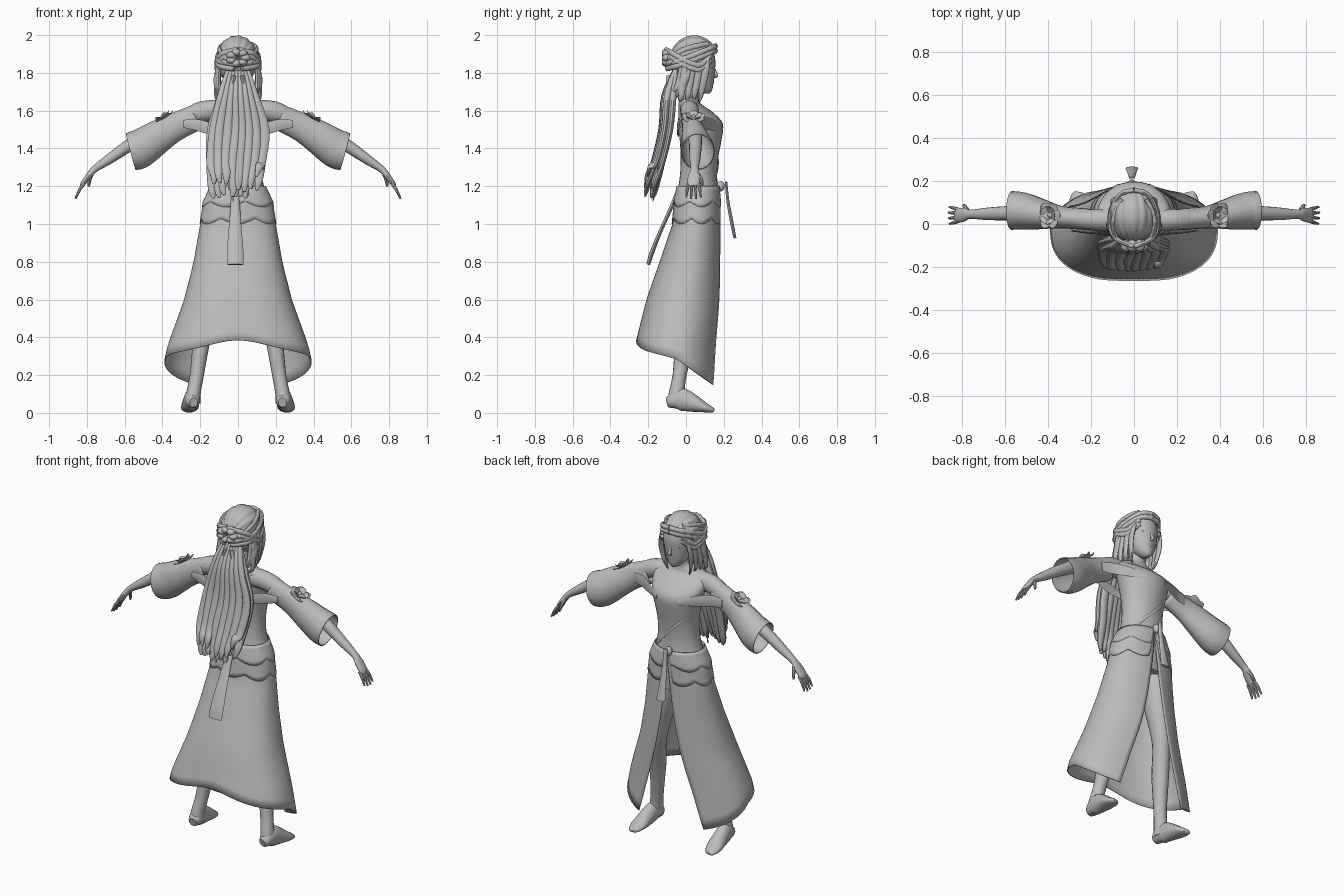
import bpy, bmesh, random
from math import sin, cos, pi, atan2, radians
from mathutils import Vector, Matrix

random.seed(4)
if "Cube" in bpy.data.objects:
    bpy.data.objects.remove(bpy.data.objects["Cube"])

grey = bpy.data.materials.new("soft_grey")
grey.use_nodes = True
grey.diffuse_color = (0.5, 0.5, 0.5, 1)
bsdf = grey.node_tree.nodes["Principled BSDF"]
bsdf.inputs["Base Color"].default_value = grey.diffuse_color
bsdf.inputs["Roughness"].default_value = 0.8
parts = []
SIDES = ((1, "left"), (-1, "right"))


def finish(name, bm, thick=0):
    bmesh.ops.recalc_face_normals(bm, faces=bm.faces)
    me = bpy.data.meshes.new(name)
    bm.to_mesh(me)
    bm.free()
    me.materials.append(grey)
    ob = bpy.data.objects.new(name, me)
    bpy.context.collection.objects.link(ob)
    if thick:
        mod = ob.modifiers.new("thickness", "SOLIDIFY")
        mod.thickness = thick
    parts.append(ob)
    return ob


def loft(name, rings, closed=True, caps=True, thick=0, bm=None):
    """Skin a list of point rings; pass bm to collect several lofts in one part."""
    own = bm is None
    bm = bmesh.new() if own else bm
    vs = [[bm.verts.new(p) for p in r] for r in rings]
    n = len(vs[0])
    for a, b in zip(vs, vs[1:]):
        for i in range(n if closed else n - 1):
            j = (i + 1) % n
            bm.faces.new((a[i], a[j], b[j], b[i]))
    if closed and caps:
        bm.faces.new(vs[0])
        bm.faces.new(vs[-1])
    return finish(name, bm, thick) if own else None


def smooth_path(pts, steps):
    """Catmull-Rom through tuples of any size."""
    p = [pts[0]] + list(pts) + [pts[-1]]
    out = []
    for k in range(len(pts) - 1):
        for i in range(steps):
            t = i / steps
            out.append([0.5 * (2 * b + (c - a) * t + (2 * a - 5 * b + 4 * c - d) * t * t
                               + (3 * b - a - 3 * c + d) * t ** 3)
                        for a, b, c, d in zip(*p[k:k + 4])])
    return out + [list(pts[-1])]


def sweep(name, pts, ref=(0, 1, 0), n=12, steps=4, s=1, bm=None, caps=True, thick=0, bumps=0):
    """Sweep an ellipse along (x, y, z, radius towards ref, radius across)."""
    path = smooth_path(pts, steps)
    pos = [Vector((s * q[0], q[1], q[2])) for q in path]
    rings = []
    for i, (c, q) in enumerate(zip(pos, path)):
        t = (pos[min(i + 1, len(pos) - 1)] - pos[max(i - 1, 0)]).normalized()
        side = t.cross(Vector(ref)).normalized()
        up = side.cross(t)
        k = 1 + bumps * sin(i * pi / 2)
        rings.append([c + up * (q[3] * k * cos(a)) + side * (q[4] * k * sin(a))
                      for a in (2 * pi * j / n for j in range(n))])
    return loft(name, rings, caps=caps, thick=thick, bm=bm)


def stacked(name, rows, n=32):
    """Stack of level ellipses: z, centre y, half width, half depth."""
    return loft(name, [[(rx * sin(2 * pi * j / n), cy + ry * cos(2 * pi * j / n), z)
                        for j in range(n)] for z, cy, rx, ry in smooth_path(rows, 4)])


def ball(name, loc, size, bm=None, seg=24):
    own = bm is None
    bm = bmesh.new() if own else bm
    bmesh.ops.create_uvsphere(bm, u_segments=seg, v_segments=seg // 2, radius=1,
                              matrix=Matrix.Translation(loc) @ Matrix.Diagonal((*size, 1)))
    return finish(name, bm) if own else None


# Body and head
stacked("torso", [(0.95, .05, .17, .11), (1.12, .06, .165, .115), (1.2, .064, .138, .104),
                  (1.27, .067, .125, .098), (1.36, .072, .125, .1), (1.44, .077, .137, .11),
                  (1.53, .077, .158, .118), (1.59, .052, .172, .092), (1.635, .02, .165, .06),
                  (1.66, .018, .11, .05), (1.685, .022, .052, .046), (1.75, .04, .045, .045)])
stacked("head", [(1.69, .105, .012, .02), (1.705, .095, .035, .042), (1.74, .075, .062, .07),
                 (1.80, .06, .083, .092), (1.87, .055, .092, .1), (1.94, .05, .075, .085),
                 (1.975, .05, .03, .035)])
sweep("nose", [(0, .146, 1.835, .004, .006), (0, .156, 1.80, .009, .008),
               (0, .16, 1.785, .01, .011), (0, .144, 1.775, .005, .009)], n=10)
ball("lips", (0, .139, 1.748), (.02, .009, .008))
for s, side in SIDES:
    ball(side + "_eye", (s * .036, .136, 1.825), (.018, .006, .009))

# Legs, feet, arms, hands
for s, side in SIDES:
    sweep(side + "_leg", [(.09, .05, 1.0, .09, .085), (.12, .06, .8, .08, .075),
                          (.155, .05, .58, .053, .05), (.19, .0, .4, .052, .046),
                          (.218, -.034, .2, .037, .037), (.236, -.05, .1, .042, .038),
                          (.237, -.052, .05, .046, .038)], s=s, n=16)
    sweep(side + "_foot", [(.235, -.1, .055, .026, .022), (.238, -.08, .06, .036, .036),
                           (.244, -.03, .072, .06, .04), (.25, .04, .05, .046, .045),
                           (.257, .1, .028, .026, .046), (.262, .14, .015, .014, .028),
                           (.262, .148, .012, .006, .012)],
          ref=(0, 0, 1), s=s, n=16)
    sweep(side + "_arm", [(.08, .018, 1.6, .05, .055), (.19, .02, 1.595, .05, .055),
                          (.3, .03, 1.548, .044, .046), (.45, .045, 1.49, .04, .04),
                          (.57, .05, 1.42, .034, .034), (.68, .047, 1.345, .029, .027),
                          (.76, .045, 1.29, .021, .018), (.79, .043, 1.255, .032, .016),
                          (.82, .04, 1.215, .032, .013), (.83, .04, 1.2, .02, .008)], s=s, n=16)
    hand = bmesh.new()
    for k in range(4):
        y, r = .013 + .018 * k, .0085
        tip = .055 - abs(k - 1.6) * .008
        sweep("", [(.813, y, 1.215, r, r), (.836, y + (k - 1.5) * .004, 1.185, r, r),
                   (.835 + tip * .5, y + (k - 1.5) * .008, 1.185 - tip, .005, .005)],
              s=s, n=8, bm=hand)
    sweep("", [(.775, .062, 1.265, .012, .012), (.785, .08, 1.235, .01, .01),
               (.79, .088, 1.2, .006, .006)], s=s, n=8, bm=hand)
    finish(side + "_fingers", hand)

# Bell sleeves, shoulder drapes and flowers
for s, side in SIDES:
    sweep(side + "_sleeve", [(.22, .022, 1.565, .05, .068), (.34, .032, 1.51, .052, .076),
                             (.43, .045, 1.457, .07, .09), (.5, .058, 1.41, .084, .1),
                             (.535, .062, 1.392, .088, .104), (.568, .063, 1.382, .09, .1)],
          s=s, n=20, caps=False, thick=.005)
    sweep(side + "_back_drape", [(.29, -.03, 1.53, .02, .004), (.22, -.04, 1.525, .03, .004),
                                 (.13, -.045, 1.5, .03, .004), (.03, -.04, 1.48, .02, .004)],
          ref=(0, 0, 1), s=s, n=8)
    sweep(side + "_front_drape", [(.3, .08, 1.53, .03, .004), (.23, .098, 1.535, .035, .004),
                                  (.15, .14, 1.525, .03, .004), (.07, .184, 1.51, .015, .004)],
          ref=(0, 0, 1), s=s, n=8)
    flower = bmesh.new()
    axis = Vector((.5, 0, .86))
    u, v = Vector((.86, 0, -.5)), Vector((0, 1, 0))
    base = Vector((.39, .04, 1.556))
    for ring, (count, reach, lift) in enumerate(((6, .064, .012), (5, .042, .024))):
        for k in range(count):
            a = 2 * pi * (k + ring * .5) / count
            d = u * cos(a) + v * sin(a)
            stops = ((.1, 0, .006), (.55, .5, .024), (.85, .9, .021), (1, 1.3, .004))
            sweep("", [(*(base + d * reach * f + axis * lift * h), .002, w)
                       for f, h, w in stops], ref=(s * .5, 0, .86), s=s, n=8, steps=2, bm=flower)
    ball("", (s * base.x, base.y, base.z + .012), (.012, .012, .012), bm=flower, seg=12)
    finish(side + "_shoulder_flower", flower)

# Skirt and hip layers share one flaring outline
OUTLINE = [(1.2, .064, .142, .108), (1.12, .06, .18, .12), (1.0, .055, .2, .127),
           (.8, .022, .235, .162), (.6, -.012, .285, .198), (.36, -.046, .372, .224),
           (.1, -.055, .43, .235)]


def outline(z):
    for a, b in zip(OUTLINE, OUTLINE[1:]):
        if z >= b[0]:
            f = (a[0] - z) / (a[0] - b[0])
            return [p + (q - p) * f for p, q in zip(a[1:], b[1:])]
    return OUTLINE[-1][1:]


def sheet(name, top, hem, gap, out, rows=16, n=72):
    """Cloth sheet open at the front, from height top to hem(angle)."""
    rings = []
    for r in range(rows + 1):
        f = r / rows
        g = gap * f + .01
        ring = []
        for j in range(n + 1):
            t = g + (2 * pi - 2 * g) * j / n
            z = top + (hem(t) - top) * f
            cy, rx, ry = outline(z)
            c, w = cos(t), sin(t)
            flat = (abs(c) ** 2.4 + abs(w) ** 2.4) ** (-1 / 2.4) if c < 0 else 1
            ring.append(((rx + out) * w * flat, cy + (ry + out) * c * flat, z))
        rings.append(ring)
    return loft(name, rings, closed=False, thick=.005)


def skirt_hem(t):
    c = cos(t)
    return .285 - .16 * c if c > 0 else .285 - .06 * c + .04 * c ** 8


sheet("skirt", 1.14, skirt_hem, radians(31), 0)
sheet("lower_hip_layer", 1.16, lambda t: 1.03 - .03 * abs(sin(3.5 * t)), .2, .004, 6)
sheet("upper_hip_layer", 1.2, lambda t: 1.12 - .03 * abs(sin(3 * t + .6)), .12, .006, 5)

# Crossed bodice trim and hanging sashes
sweep("bodice_trim", [(-.118, .118, 1.43, .008, .003), (-.05, .168, 1.36, .008, .003),
                      (.04, .163, 1.27, .008, .003), (.11, .13, 1.19, .008, .003)],
      ref=(0, 0, 1), n=8)
sweep("back_sash", [(-.015, -.045, 1.17, .01, .02), (-.015, -.082, 1.08, .01, .026),
                    (-.015, -.14, .95, .01, .036), (-.015, -.18, .85, .012, .044),
                    (-.015, -.2, .785, .01, .044)], n=12)
sweep("front_sash", [(-.01, .212, 1.225, .006, .012), (-.01, .222, 1.12, .008, .016),
                     (-.01, .24, 1.02, .009, .022), (-.01, .259, .925, .008, .03)], n=12)
ball("sash_knot", (-.01, .183, 1.2), (.022, .022, .028), seg=16)

# Hair cap with combed grooves, open over the face
cap = bmesh.new()
bmesh.ops.create_uvsphere(cap, u_segments=96, v_segments=28, radius=1)
for v in cap.verts:
    x, y, z = v.co.x, v.co.z, v.co.y
    k = .985 + .018 * sin(16 * atan2(x, z))
    v.co = (x * .113 * k - .005, .043 + y * .128 * k, 1.868 + z * .131 * k)
face_gap = []
for f in cap.faces:
    c = f.calc_center_median()
    if c.y > .085 and c.z < 1.925 - 3 * c.x ** 2 or c.z < 1.765 and c.y > .035:
        face_gap.append(f)
bmesh.ops.delete(cap, geom=face_gap, context="FACES")
finish("hair_cap", cap, .006)

# Wide hair bands crossing around the head, side locks and back loops
for s, side in SIDES:
    bands = bmesh.new()
    for route in ([(.0, .158, 1.93), (.065, .135, 1.92), (.106, .05, 1.885),
                   (.1, -.045, 1.85), (.02, -.102, 1.835)],
                  [(.07, .13, 1.88), (.104, .075, 1.83), (.113, 0, 1.85),
                   (.08, -.07, 1.89), (0, -.105, 1.91)],
                  [(.055, .115, 1.94), (.085, .06, 1.93), (.097, -.01, 1.91),
                   (.07, -.08, 1.87), (.01, -.11, 1.86)]):
        for shift in (-.012, .012):
            sweep("", [(x, y, z + shift, .015, .011) for x, y, z in route],
                  ref=(0, 0, 1), s=s, steps=8, bumps=.06, bm=bands)
    finish(side + "_hair_bands", bands)
    locks = bmesh.new()
    for k in range(4):
        d = .018 * k
        sweep("", [(.075 + d / 2, .12 - 2 * d, 1.9, .01, .01), (.1 + d / 4, .1 - 2 * d, 1.8, .02, .01),
                   (.088 + d / 2, .08 - 2 * d, 1.69 - d / 2, .014, .008),
                   (.07, .07 - 2 * d, 1.64 + d / 2, .002, .002)], s=s, n=8, bm=locks)
    for k in range(3):
        d = .018 * k
        sweep("", [(.1, .02 - d, 1.84, .018, .012), (.118 - d / 2, -.01 - d, 1.75 - d, .02, .012),
                   (.08 - d, -.05 - d, 1.68 + d, .018, .012), (.02, -.09, 1.75 + d, .014, .01)],
              s=s, n=10, bm=locks)
    finish(side + "_locks", locks)
knot = bmesh.new()
for k in range(7):
    a = 2 * pi * k / 7
    ball("", (.04 * cos(a), -.1, 1.88 + .03 * sin(a)), (.026, .028, .02), bm=knot, seg=16)
finish("hair_knot", knot)

# Long hair in two layers of flat strands
long_hair = bmesh.new()
for layer, count in ((0, 9), (1, 8)):
    for k in range(count):
        f = 2 * k / (count - 1) - 1
        j = random.uniform(-.01, .01)
        back = -.03 * layer - .015 * (1 - f * f)
        end = 1.18 + .07 * abs(f) * layer + random.uniform(-.03, .03)
        sweep("", [(f * .05, -.055, 1.82, .012, .012),
                   (f * .09, -.068 + back, 1.68, .018, .02),
                   (f * .132 + j, -.085 + back, 1.5, .017, .027),
                   (f * .132 - .01, -.125 + back, 1.33, .016, .027),
                   (f * .118 - .015 + j, -.16 + back, end + .03, .014, .021),
                   (f * .113 - .015, -.172 + back, end - .02, .004, .008)], n=10, bm=long_hair)
for x, y, end in ((.13, -.15, 1.27), (-.03, -.175, 1.12), (.05, -.18, 1.15)):
    sweep("", [(x * .6, -.08, 1.72, .006, .006), (x, -.12, 1.5, .008, .008),
               (x + .005, y, end, .003, .004)], n=8, bm=long_hair)
finish("long_hair", long_hair)

# Smooth shading with crisp edges
bpy.ops.object.select_all(action="DESELECT")
for ob in parts:
    ob.select_set(True)
bpy.context.view_layer.objects.active = parts[0]
bpy.ops.object.shade_smooth_by_angle(angle=radians(40))
